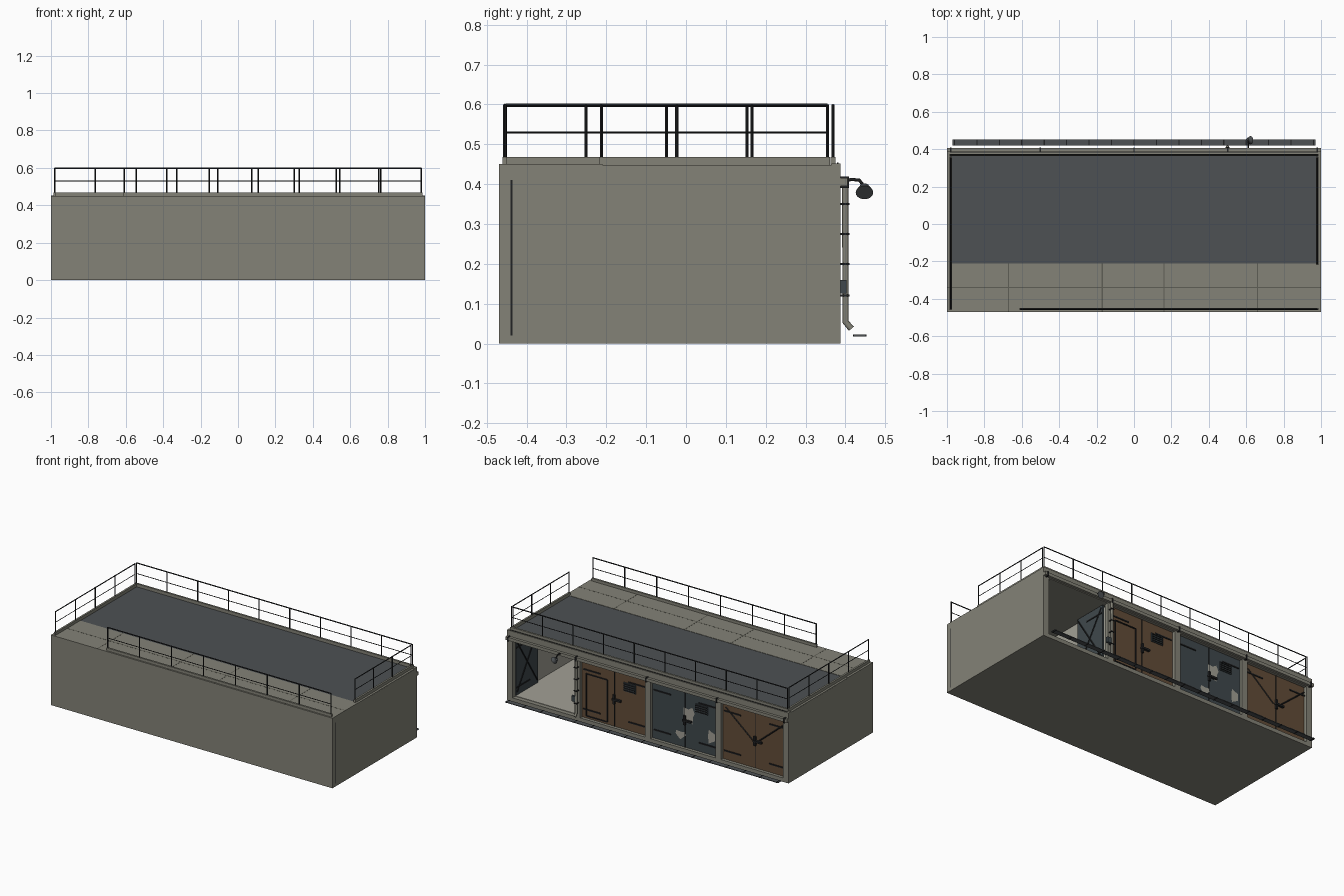
import bpy
import bmesh
import math
from mathutils import Vector, Matrix

default_cube = bpy.data.objects.get("Cube")
if default_cube:
    bpy.data.objects.remove(default_cube, do_unlink=True)


def make_material(name, red, green, blue):
    material = bpy.data.materials.new(name)
    material.use_nodes = True
    color = (red, green, blue, 1)
    material.diffuse_color = color
    material.node_tree.nodes["Principled BSDF"].inputs["Base Color"].default_value = color
    return material


concrete = make_material("grey green concrete", .23, .225, .185)
roofing = make_material("dark roofing felt", .075, .083, .088)
seam_grey = make_material("seam grey", .11, .11, .09)
iron = make_material("black iron", .015, .016, .017)
rust = make_material("brown door paint", .125, .073, .04)
slate = make_material("slate door paint", .05, .064, .072)
pale = make_material("pale plaster", .36, .35, .30)


def finish(name, bm, material, smooth=False):
    mesh = bpy.data.meshes.new(name)
    bm.to_mesh(mesh)
    bm.free()
    mesh.materials.append(material)
    obj = bpy.data.objects.new(name, mesh)
    bpy.context.collection.objects.link(obj)
    if smooth:
        for face in mesh.polygons:
            face.use_smooth = True
    return obj


def add_box(bm, x, y, z):
    """Each argument is a (low, high) range."""
    size = [b - a for a, b in (x, y, z)]
    middle = [(a + b) / 2 for a, b in (x, y, z)]
    matrix = Matrix.Translation(middle) @ Matrix.Diagonal((*size, 1))
    bmesh.ops.create_cube(bm, size=1, matrix=matrix)


def boxes(name, material, *ranges):
    bm = bmesh.new()
    for x, y, z in ranges:
        add_box(bm, x, y, z)
    return finish(name, bm, material)


def around(center, width):
    return (center - width / 2, center + width / 2)


def add_bar(bm, start, end, radius, sides=4):
    start, end = Vector(start), Vector(end)
    along = end - start
    matrix = (Matrix.Translation((start + end) / 2)
              @ along.to_track_quat("Z", "Y").to_matrix().to_4x4())
    bmesh.ops.create_cone(bm, cap_ends=True, segments=sides, radius1=radius,
                          radius2=radius, depth=along.length, matrix=matrix)


def bars(name, material, radius, *pairs, sides=4):
    bm = bmesh.new()
    for start, end in pairs:
        add_bar(bm, start, end, radius, sides)
    return finish(name, bm, material)


def pipe(name, material, radius, points):
    curve = bpy.data.curves.new(name, "CURVE")
    curve.dimensions = "3D"
    curve.bevel_depth = radius
    curve.bevel_resolution = 2
    curve.use_fill_caps = True
    spline = curve.splines.new("POLY")
    spline.points.add(len(points) - 1)
    for point, place in zip(spline.points, points):
        point.co = (*place, 1)
    curve.materials.append(material)
    obj = bpy.data.objects.new(name, curve)
    bpy.context.collection.objects.link(obj)


# Main levels
FRONT, BACK, DOOR, TOP = -.47, .388, .368, .445
HEAD, SILL = .39, .025
width = (-1, 1)

# Main mass, with a hollow room in the open bay
boxes("closed_bays", concrete, ((-1, .5), (FRONT, .36), (0, TOP)))
boxes("open_bay_shell", concrete,
      ((.5, 1), (FRONT, .36), (0, SILL)), ((.5, 1), (FRONT, .36), (HEAD, TOP)),
      ((.975, 1), (FRONT, .36), (SILL, HEAD)),
      ((.5, .975), (FRONT, -.45), (SILL, HEAD)))
boxes("room_lining", pale, ((.5, .975), (-.45, .36), (SILL, SILL + .003)),
      ((.5, .975), (-.45, -.447), (SILL, HEAD)),
      ((.5, .503), (-.45, .36), (SILL, HEAD)),
      ((.972, .975), (-.45, .36), (SILL, HEAD)))

# Rear frame
posts = [(around(x, .04), (.36, BACK), (0, TOP)) for x in (-.98, -.5, 0, .5, .98)]
boxes("rear_frame", concrete, *posts, (width, (.36, BACK), (0, SILL)),
      (width, (.36, BACK), (HEAD, TOP)))

# Roof
boxes("front_deck", concrete, (width, (FRONT, -.21), (TOP - .002, .45)))
boxes("dark_roof", roofing, ((-.985, .985), (-.21, .365), (TOP - .002, .448)))
boxes("roof_edging", concrete, (width, (.365, BACK), (TOP - .002, .452)),
      *[(around(side * .992, .015), (-.21, .365), (TOP - .002, .448)) for side in (-1, 1)])
boxes("rear_flashing", iron, ((-.985, .985), around(.381, .004), (TOP, .454)))
seams = [(around(x, .006), (FRONT, -.21), (TOP, .4505)) for x in (-.67, -.17, .16, .66)]
boxes("deck_seams", seam_grey, *seams, (width, around(-.34, .006), (TOP, .4505)))
boxes("side_wall_joint", iron, ((.999, 1.001), around(-.438, .004), (.02, .41)))


# Railings with toe boards
def railing(name, start, end, spans):
    start, end = Vector(start), Vector(end)
    bm = bmesh.new()
    for height, radius in ((.598, .004), (.53, .0025)):
        lift = Vector((0, 0, height))
        add_bar(bm, start + lift, end + lift, radius)
    for i in range(spans + 1):
        foot = start.lerp(end, i / spans)
        add_bar(bm, foot + Vector((0, 0, TOP)), foot + Vector((0, 0, .6)), .004)
    finish(name, bm, iron)
    xs, ys = sorted((start.x, end.x)), sorted((start.y, end.y))
    pad = .006
    boxes(name + "_toe_board", concrete, ((xs[0] - pad, xs[1] + pad),
          (ys[0] - pad, ys[1] + pad), (TOP, .468)))


railing("front_railing", (-.607, -.455, 0), (.98, -.455, 0), 7)
railing("rear_railing", (-.98, .369, 0), (.98, .369, 0), 9)
railing("left_railing", (.98, -.212, 0), (.98, .355, 0), 3)
railing("right_railing", (-.98, -.453, 0), (-.98, .355, 0), 4)

# Gutter, downpipe and bottom grating
boxes("gutter", concrete, (width, (BACK, .405), (.395, .415)))
boxes("gutter_brackets", iron, *[(around(x, .008), (BACK, .409), (.39, .419))
                                 for x in (-.98, -.5, 0, .5, .98)])
pipe("downpipe", concrete, .008, [(.5, .4, .4), (.5, .4, .055), (.5, .415, .037)])
boxes("pipe_clips", iron, *[(around(.5, .022), (BACK, .411), around(z, .005))
                            for z in (.12, .2, .275, .35)])
boxes("switch_box", slate, (around(.52, .025), (BACK, .403), (.125, .16)))
boxes("bottom_grating", roofing, ((-.97, .97), (.42, .452), (.018, .022)))
boxes("grating_bars", iron, *[(around(-.96 + i * .12, .006), (.419, .453), (.017, .023))
                              for i in range(17)])

# Wall lamp
pipe("lamp_arm", iron, .004, [(.61, BACK, .405), (.61, .415, .412),
                              (.61, .435, .41), (.61, .447, .395)])
shade = bmesh.new()
bmesh.ops.create_cone(shade, cap_ends=True, segments=20, radius1=.022, radius2=.012,
                      depth=.022, matrix=Matrix.Translation((.615, .448, .386))
                      @ Matrix.Rotation(math.radians(-50), 4, "Y"))
finish("lamp_shade", shade, roofing)

# Closed doors, one pair in each bay
bays = ((.25, "brown_wicket_doors", rust), (-.25, "slate_doors", slate),
        (-.75, "brown_braced_doors", rust))
for center, name, paint in bays:
    boxes(name, paint, (around(center, .46), (.358, DOOR), (SILL, HEAD)))
    boxes(name + "_seam", iron, (around(center, .005), (DOOR, .37), (SILL, HEAD)))
    straps = [((center + side * .16 - .06, center + side * .16 + .06),
               (DOOR, .373), around(z, .008))
              for side in (-1, 1) for z in (.08, .335)]
    boxes(name + "_hinge_straps", iron, *straps)
    boxes(name + "_handle", iron, (around(center - .02, .06), (DOOR, .383), around(.2, .012)),
          (around(center, .014), (DOOR, .379), (.17, .23)))

# Wicket outline
sides = [(around(x, .006), (DOOR, .374), (.04, .31)) for x in (.3, .45)]
rails = [((.3, .45), (DOOR, .374), around(z, .006)) for z in (.04, .31)]
boxes("wicket_outline", iron, *sides, *rails)

# Louvred vents
for center in (.14, -.37):
    boxes("vent_plate", slate, (around(center, .085), (DOOR, .374), around(.3, .055)))
    boxes("vent_slats", iron, *[(around(center, .08), (DOOR, .379), around(.28 + i * .013, .005))
                                for i in range(4)])

# Diagonal braces on the last door pair
bars("door_braces", iron, .004,
     *[((-.75 + side * .21, DOOR, .36), (-.75 + side * .02, DOOR, .2)) for side in (-1, 1)])


# Worn paint patches on the slate doors
def patch(name, center, across, up, steps):
    bm = bmesh.new()
    ring = []
    for i in range(steps):
        angle = math.tau * i / steps
        reach = 1 + .3 * math.sin(i * 2.3)
        ring.append(bm.verts.new((center[0] + across * reach * math.cos(angle), .3695,
                                  center[1] + up * reach * math.sin(angle))))
    bm.faces.new(reversed(ring))
    finish(name, bm, pale)


patch("center_worn_patch", (-.28, .24), .04, .05, 9)
patch("lower_worn_patch", (-.22, .1), .035, .025, 8)
patch("side_worn_patch", (-.44, .14), .025, .045, 7)

# Open door leaves, folded into the room
for name, x, inward in (("open_leaf_left", .962, -1), ("open_leaf_right", .53, 1)):
    boxes(name, slate, (around(x, .012), (.135, .36), (SILL + .005, HEAD - .005)))
    face = x + inward * .007
    bars(name + "_braces", iron, .004,
         ((face, .145, .05), (face, .35, .37)), ((face, .145, .37), (face, .35, .05)))
    boxes(name + "_straps", iron, *[(around(face, .006), (.22, .36), around(z, .008))
                                    for z in (.08, .335)])
